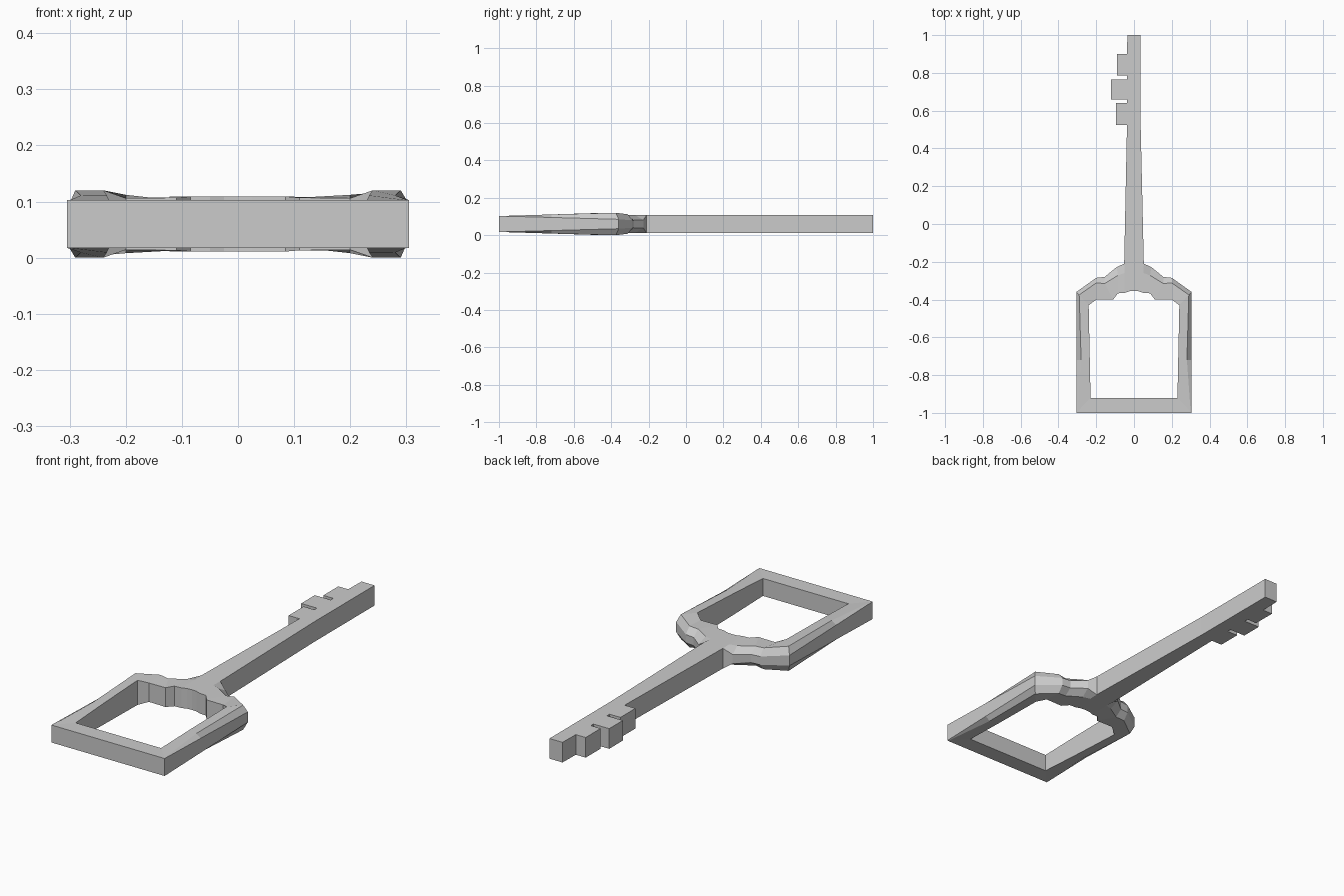
import bpy, bmesh

if "Cube" in bpy.data.objects:
    bpy.data.objects.remove(bpy.data.objects["Cube"])

ZC = 0.06  # mid-height of the key


def finish(name, bm):
    bmesh.ops.recalc_face_normals(bm, faces=bm.faces)
    mesh = bpy.data.meshes.new(name)
    bm.to_mesh(mesh)
    bm.free()
    obj = bpy.data.objects.new(name, mesh)
    bpy.context.collection.objects.link(obj)
    return obj


# Shaft with three teeth: one flat outline, extruded
outline = [(0.052, -0.21), (0.035, 0.53), (0.035, 1.0), (-0.035, 1.0)]
for y_top, y_low, x in [(0.90, 0.785, -0.09), (0.765, 0.66, -0.122), (0.64, 0.525, -0.095)]:
    outline += [(-0.037, y_top), (x, y_top), (x, y_low), (-0.037, y_low)]
outline.append((-0.052, -0.21))
H = 0.049
bm = bmesh.new()
face = bm.faces.new([bm.verts.new((x, y, ZC - H)) for x, y in outline])
ext = bmesh.ops.extrude_face_region(bm, geom=[face])
bmesh.ops.translate(bm, vec=(0, 0, 2 * H),
                    verts=[v for v in ext["geom"] if isinstance(v, bmesh.types.BMVert)])
finish("shaft", bm)

# Bow: cross-sections around the right half, each given as
# outer edge, ridge and inner edge, with (x, y, half height)
stations = [
    ((0, -1, .0425), (0, -.995, .0425), (0, -.92, .0425)),
    ((.305, -1, .0425), (.30, -.995, .0425), (.23, -.92, .0425)),
    ((.305, -.72, .035), (.28, -.72, .051), (.234, -.72, .051)),
    ((.305, -.36, .025), (.29, -.375, .06), (.24, -.43, .06)),
    ((.20, -.285, .020), (.20, -.312, .052), (.20, -.40, .046)),
    ((.155, -.28, .020), (.155, -.315, .047), (.11, -.40, .047)),
    ((.092, -.228, .022), (.085, -.272, .047), (.085, -.367, .049)),
    ((.052, -.21, .049), (.05, -.26, .049), (.05, -.365, .049)),
    ((.03, -.21, .049), (.025, -.26, .049), (.025, -.356, .049)),
    ((0, -.21, .049), (0, -.26, .049), (0, -.354, .049)),
]
mirrored = [tuple((-x, y, h) for x, y, h in s) for s in stations[-2:0:-1]]
bm = bmesh.new()
rings = []
for s in stations + mirrored:
    ring = [bm.verts.new((x, y, ZC + h)) for x, y, h in s]
    ring += [bm.verts.new((x, y, ZC - h)) for x, y, h in reversed(s)]
    rings.append(ring)
for i, a in enumerate(rings):
    b = rings[(i + 1) % len(rings)]
    for k in range(6):
        j = (k + 1) % 6
        bm.faces.new((a[k], a[j], b[j], b[k]))
finish("bow", bm)
